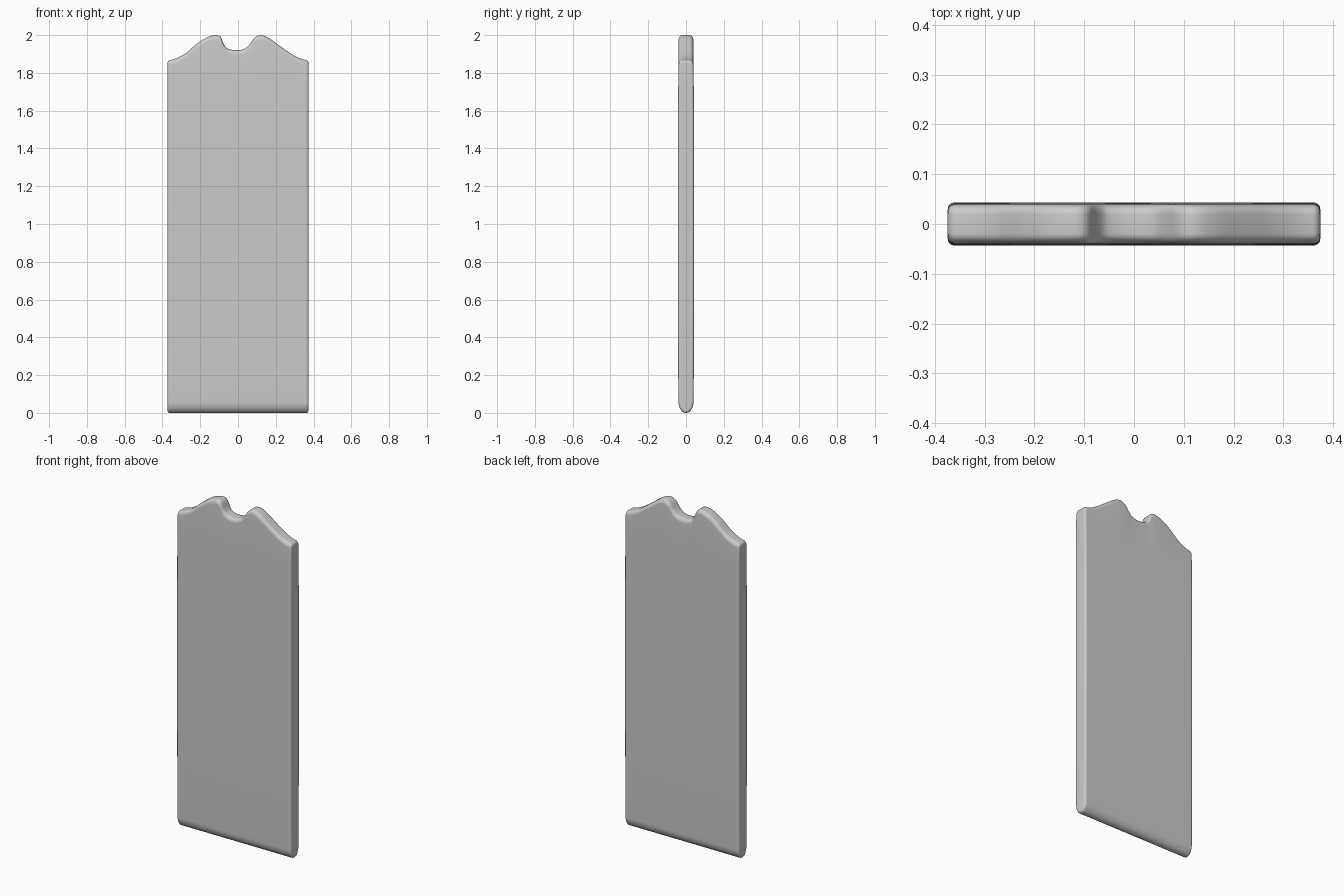
import bpy, bmesh, math

if "Cube" in bpy.data.objects:
    bpy.data.objects.remove(bpy.data.objects["Cube"])

# Top outline of the slab: (x, z)
TOP = [(-0.375, 1.864), (-0.33, 1.876), (-0.28, 1.902), (-0.22, 1.952), (-0.17, 1.985),
       (-0.12, 2.0), (-0.092, 1.99), (-0.075, 1.952), (-0.055, 1.929), (0.0, 1.92),
       (0.04, 1.931), (0.065, 1.955), (0.088, 1.987), (0.12, 2.0), (0.16, 1.986),
       (0.22, 1.944), (0.28, 1.902), (0.33, 1.876), (0.375, 1.864)]
HALF_W, EDGE_R, TOP_R = 0.374, 0.013, 0.02


def top_height(x):
    """Smooth cubic interpolation of the top outline."""
    n = len(TOP)
    slope = lambda i: ((TOP[min(i + 1, n - 1)][1] - TOP[max(i - 1, 0)][1]) /
                       (TOP[min(i + 1, n - 1)][0] - TOP[max(i - 1, 0)][0]))
    i = max(k for k in range(n - 1) if TOP[k][0] <= x)
    (x0, z0), (x1, z1) = TOP[i], TOP[i + 1]
    h = x1 - x0
    t = (x - x0) / h
    return ((2*t**3 - 3*t**2 + 1) * z0 + (t**3 - 2*t**2 + t) * h * slope(i)
            + (3*t**2 - 2*t**3) * z1 + (t**3 - t**2) * h * slope(i + 1))


def section(x, inset):
    """Closed y-z loop: elliptical foot, slight belly, rounded top."""
    zt = top_height(x)
    half = []
    for k in range(1, 11):
        a = math.pi / 2 * k / 10
        half.append((0.040 * math.sin(a), 0.06 * (1 - math.cos(a))))
    half += [(0.0412, 0.2), (0.0425, 0.42), (0.043, 1.0), (0.0425, 1.6), (0.0408, 1.75)]
    for k in range(9):
        a = math.pi / 2 * k / 8
        half.append((0.039 - TOP_R + TOP_R * math.cos(a), zt - TOP_R * 1.3 * (1 - math.sin(a))))
    half = [(y * (1 - inset / 0.043), inset + z * (zt - 2 * inset) / zt) for y, z in half]
    return ([(0, inset)] + half + [(0, zt - inset)] + [(-y, z) for y, z in reversed(half)])


# Column positions, with rounded ends
ends = []
for k in range(7):
    a = math.pi / 2 * k / 6
    ends.append((HALF_W - EDGE_R * (1 - math.sin(a)), EDGE_R * (1 - math.cos(a))))
inner = HALF_W - EDGE_R
N = 110
columns = [(-x, d) for x, d in reversed(ends)]
columns += [(-inner + 2 * inner * k / N, 0) for k in range(1, N)]
columns += ends

# Slab lofted from end to end
bm = bmesh.new()
loops = [[bm.verts.new((x, y, z)) for y, z in section(x, d)] for x, d in columns]
for a, b in zip(loops, loops[1:]):
    for i in range(len(a)):
        j = (i + 1) % len(a)
        bm.faces.new((a[i], a[j], b[j], b[i]))
bm.faces.new(loops[0])
bm.faces.new(loops[-1])
bmesh.ops.recalc_face_normals(bm, faces=bm.faces)
mesh = bpy.data.meshes.new("wavy_top_slab")
bm.to_mesh(mesh)
bm.free()
slab = bpy.data.objects.new("wavy_top_slab", mesh)
bpy.context.collection.objects.link(slab)
bpy.context.view_layer.objects.active = slab
slab.select_set(True)
bpy.ops.object.shade_smooth_by_angle(angle=math.radians(40))
